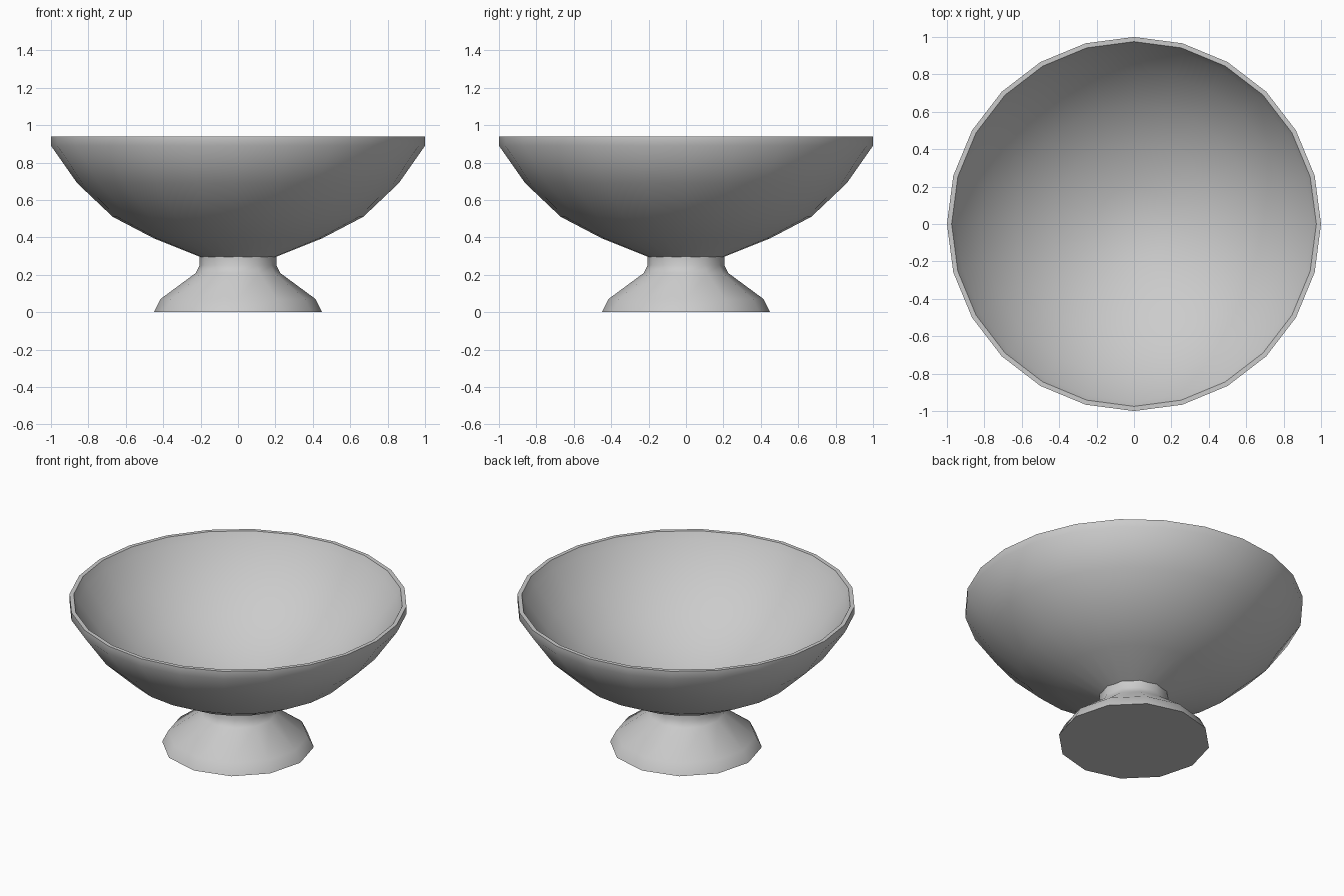
import bpy, bmesh, math

if "Cube" in bpy.data.objects:
    bpy.data.objects.remove(bpy.data.objects["Cube"])


def lathe(name, profile, sides, angle):
    """Revolve (radius, height) points around z; radius 0 becomes a single pole."""
    bm = bmesh.new()
    rings = []
    for r, z in profile:
        if r == 0:
            rings.append([bm.verts.new((0, 0, z))] * sides)
        else:
            rings.append([bm.verts.new((r * math.cos(math.tau * i / sides),
                                        r * math.sin(math.tau * i / sides), z))
                          for i in range(sides)])
    for a, b in zip(rings, rings[1:]):
        for i in range(sides):
            j = (i + 1) % sides
            loop = list(dict.fromkeys((a[i], a[j], b[j], b[i])))
            bm.faces.new(loop)
    bmesh.ops.recalc_face_normals(bm, faces=bm.faces)
    mesh = bpy.data.meshes.new(name)
    bm.to_mesh(mesh)
    bm.free()
    obj = bpy.data.objects.new(name, mesh)
    bpy.context.collection.objects.link(obj)
    bpy.ops.object.select_all(action='DESELECT')
    obj.select_set(True)
    bpy.context.view_layer.objects.active = obj
    bpy.ops.object.shade_smooth_by_angle(angle=math.radians(angle))
    return obj


# Bowl: outer wall from the neck up, over the rim, down the inner wall
lathe("bowl", [(0.20, 0.295), (0.45, 0.395), (0.67, 0.51), (0.86, 0.69),
               (1.0, 0.89), (1.0, 0.94), (0.975, 0.94), (0.95, 0.89),
               (0.82, 0.715), (0.64, 0.55), (0.43, 0.43), (0.2, 0.35),
               (0, 0.325)], 24, 60)

# Foot: flat base flaring in to a narrow neck under the bowl
lathe("foot", [(0, 0.005), (0.45, 0.0), (0.415, 0.07), (0.225, 0.21),
               (0.205, 0.25), (0.207, 0.30)], 12, 60)
